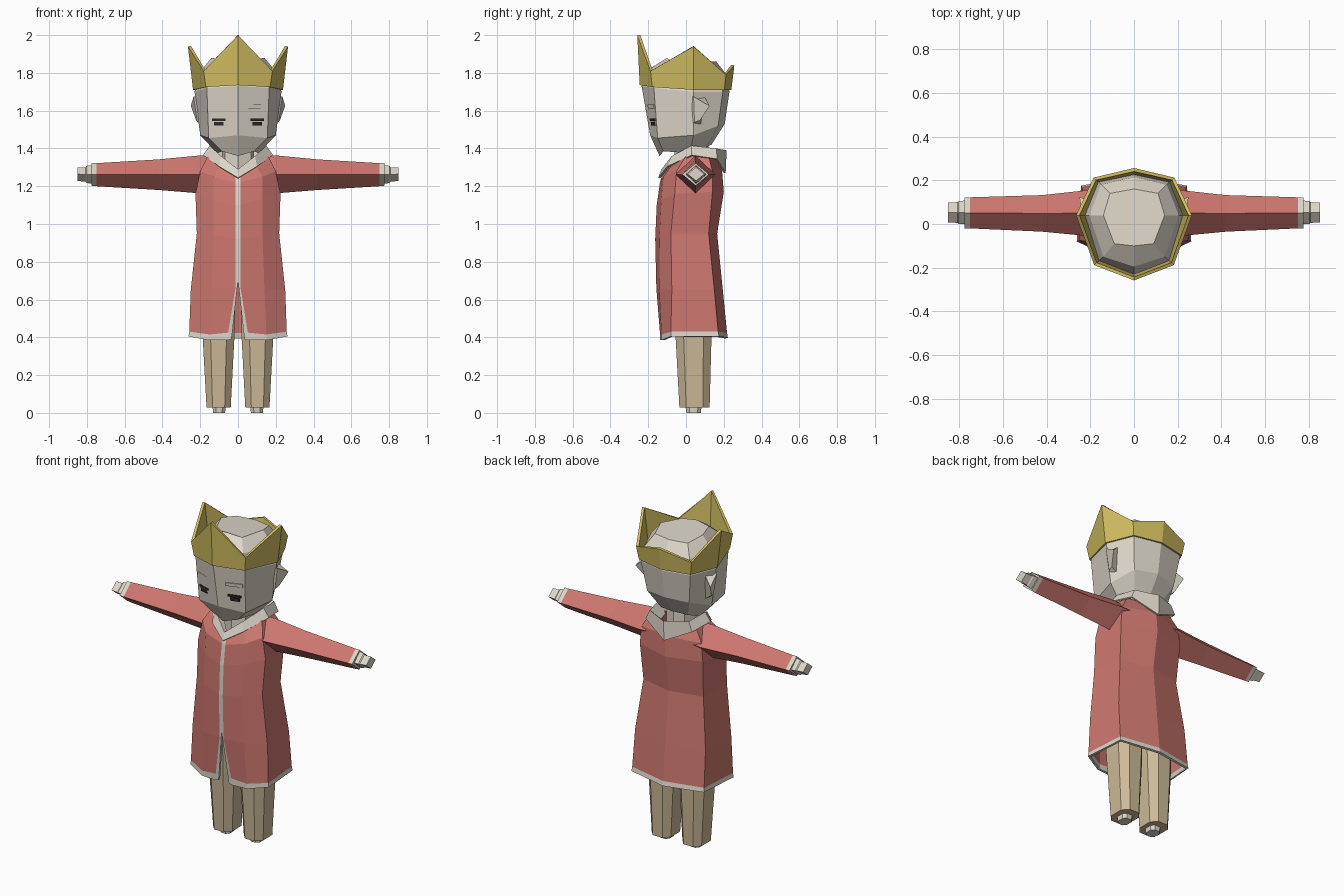
import bpy, bmesh
from mathutils import Vector


def material(name, rgb):
    m = bpy.data.materials.new(name)
    m.diffuse_color = (*[((c / 255 + 0.055) / 1.055) ** 2.4 for c in rgb], 1)
    return m


CREAM = material("cream", (221, 214, 201))
RED = material("coat_red", (205, 119, 111))
GOLD = material("gold", (212, 192, 98))
TAN = material("trouser_tan", (205, 186, 152))
DARK = material("eye_dark", (45, 44, 46))


def make(name, verts, faces, mats, rule=None, recalc=True):
    mesh = bpy.data.meshes.new(name)
    mesh.from_pydata([Vector(v) for v in verts], [], faces)
    ob = bpy.data.objects.new(name, mesh)
    bpy.context.collection.objects.link(ob)
    for m in mats:
        mesh.materials.append(m)
    if rule:
        for p in mesh.polygons:
            p.material_index = rule(p.index)
    if recalc:
        bm = bmesh.new()
        bm.from_mesh(mesh)
        bmesh.ops.recalc_face_normals(bm, faces=bm.faces)
        bm.to_mesh(mesh)
        bm.free()
    return ob


def loft(name, rings, mats, rule=None):
    """Closed solid through a list of equal rings."""
    n = len(rings[0])
    faces = [(r * n + i, r * n + (i + 1) % n, (r + 1) * n + (i + 1) % n, (r + 1) * n + i)
             for r in range(len(rings) - 1) for i in range(n)]
    faces += [tuple(range(n)), tuple(range((len(rings) - 1) * n, len(rings) * n))]
    return make(name, [v for r in rings for v in r], faces, mats, rule)


def sheet(name, rows, mats, thick, rule=None):
    """Half sheet from rows (top to bottom), mirrored in x and thickened inward."""
    n = len(rows[0])
    faces = [((r + 1) * n + c, (r + 1) * n + c + 1, r * n + c + 1, r * n + c)
             for r in range(len(rows) - 1) for c in range(n - 1)]
    ob = make(name, [v for r in rows for v in r], faces, mats, rule, recalc=False)
    ob.modifiers.new("mirror", "MIRROR")
    s = ob.modifiers.new("thickness", "SOLIDIFY")
    s.thickness, s.offset = thick, -1
    return ob


def full(half):
    """Front-to-back half ring completed by its mirror image."""
    return half + [(-x, y, z) for x, y, z in half[-2:0:-1]]


# Head: eight-sided, ridge down the middle of the face
head = [
    [(0, -.14, 1.36), (.085, -.12, 1.385), (.11, .02, 1.375), (.09, .11, 1.41), (0, .135, 1.42)],
    [(0, -.19, 1.47), (.155, -.15, 1.455), (.2, .04, 1.47), (.14, .17, 1.52), (0, .205, 1.53)],
    [(0, -.235, 1.73), (.165, -.17, 1.72), (.23, .04, 1.70), (.165, .195, 1.70), (0, .23, 1.70)],
    [(0, -.195, 1.82), (.14, -.15, 1.81), (.205, .04, 1.80), (.15, .18, 1.79), (0, .215, 1.79)],
    [(0, -.10, 1.88), (.09, -.09, 1.87), (.14, .04, 1.88), (.11, .14, 1.86), (0, .16, 1.86)],
]
loft("head", [full(r) for r in head], [CREAM])
loft("neck", [full([(0, -.06, z), (.07, -.03, z), (.085, .04, z), (.06, .1, z), (0, .12, z)])
              for z in (1.2, 1.42)], [CREAM])


# Eyes and brows: thin plates lying on the two face planes
def face_y(x, z):
    front = -.19 - .045 * (z - 1.47) / .26
    corner = -.15 - .02 * (z - 1.455) / .265
    return front + (corner - front) * x / .16


def plate(name, x0, x1, z0, z1, mat, sx, depth=.007):
    corners = [(x0, z0), (x1, z0), (x1, z1), (x0, z1)]
    rings = [[(sx * x, face_y(x, z) - d, z) for x, z in corners] for d in (-.002, depth)]
    loft(name, rings, [mat])


for sx, side in ((1, "left"), (-1, "right")):
    plate(side + "_eyelid", .065, .138, 1.546, 1.558, DARK, sx)
    plate(side + "_eye", .078, .128, 1.522, 1.541, DARK, sx)
    plate(side + "_brow", .055, .15, 1.612, 1.632, CREAM, sx, .005)
    # Ear: wedge leaning out towards the back
    loft(side + "_ear", [
        [(sx * .19, .02, 1.52), (sx * .20, .02, 1.68), (sx * .20, .10, 1.67), (sx * .18, .08, 1.52)],
        [(sx * .215, .045, 1.54), (sx * .235, .04, 1.675), (sx * .25, .125, 1.625), (sx * .222, .075, 1.55)],
    ], [CREAM])

# Crown: tapered band with five tall points in front, sides and back
lower = [(0, -.245, 1.735), (.17, -.178, 1.725), (.238, .04, 1.71), (.172, .203, 1.71), (0, .24, 1.71)]
upper = [(0, -.258, 2.0), (.182, -.188, 1.81), (.265, .04, 1.94), (.185, .212, 1.79), (0, .256, 1.84)]
sheet("crown", [upper, lower], [GOLD], .016)

# Coat: open down the front, trim column first; last row is the hem
coat = [
    [(0, -.125, 1.265), (.012, -.122, 1.268), (.09, -.07, 1.32), (.16, .0, 1.36), (.15, .12, 1.36), (0, .16, 1.34)],
    [(0, -.138, 1.22), (.012, -.137, 1.22), (.13, -.12, 1.25), (.2, -.05, 1.28), (.2, .14, 1.28), (0, .19, 1.29)],
    [(0, -.155, 1.1), (.012, -.155, 1.1), (.13, -.13, 1.13), (.225, -.06, 1.16), (.21, .14, 1.17), (0, .2, 1.17)],
    [(0, -.163, .92), (.012, -.163, .92), (.13, -.14, .94), (.218, -.08, .95), (.2, .12, .95), (0, .165, .95)],
    [(0, -.157, .7), (.014, -.157, .66), (.14, -.142, .66), (.25, -.075, .65), (.235, .15, .65), (0, .195, .65)],
    [(.03, -.138, .425), (.052, -.138, .425), (.15, -.13, .415), (.258, -.08, .43), (.24, .17, .43), (0, .217, .425)],
    [(.035, -.137, .39), (.055, -.137, .385), (.152, -.13, .385), (.262, -.08, .405), (.242, .175, .405), (0, .222, .397)],
]
sheet("coat", coat, [RED, CREAM], .015, lambda i: 1 if i % 5 == 0 or i >= 25 else 0)

# Collar: folds over from the neck, hanging to a point at the back
collar = [
    [(0, -.105, 1.28), (.07, -.04, 1.34), (.1, .03, 1.35), (.09, .11, 1.34), (0, .14, 1.33)],
    [(0, -.13, 1.29), (.09, -.075, 1.36), (.15, .03, 1.415), (.13, .16, 1.40), (0, .215, 1.39)],
    [(0, -.147, 1.245), (.1, -.1, 1.305), (.185, .03, 1.365), (.155, .165, 1.345), (0, .21, 1.27)],
]
collar_ob = sheet("collar", collar, [CREAM], .01)


# Arms: diamond section, sleeve then cuff then hand
def diamond(x, front, back, low, high):
    my, mz = (front + back) / 2, (low + high) / 2
    return [(x, my, high), (x, front, mz), (x, my, low), (x, back, mz)]


for sx, side in ((1, "left"), (-1, "right")):
    loft(side + "_sleeve", [
        diamond(sx * .1, -.05, .15, 1.17, 1.36),
        diamond(sx * .21, -.055, .155, 1.163, 1.362),
        diamond(sx * .42, -.035, .132, 1.18, 1.342),
        diamond(sx * .75, -.02, .122, 1.2, 1.322),
        diamond(sx * .776, -.02, .122, 1.203, 1.322)],
        [RED, CREAM], lambda i: 1 if 12 <= i < 16 or i == 17 else 0)
    loft(side + "_hand", [
        diamond(sx * .76, .0, .108, 1.212, 1.312),
        diamond(sx * .802, .0, .105, 1.217, 1.308),
        diamond(sx * .808, .005, .1, 1.224, 1.3),
        diamond(sx * .85, .008, .098, 1.228, 1.3)], [CREAM])

# Legs and feet: chamfered rectangular sections
CHAMFER = [(-.5, -1), (.5, -1), (1, -.55), (1, .55), (.5, 1), (-.5, 1), (-1, .55), (-1, -.55)]


def section(cx, cy, rx, ry, z):
    return [(cx + u * rx, cy + v * ry, z) for u, v in CHAMFER]


for sx, side in ((1, "left"), (-1, "right")):
    loft(side + "_trouser_leg", [section(sx * .1025, .045, .064, .08, .028),
                                 section(sx * .103, .04, .084, .095, .4),
                                 section(sx * .103, .03, .09, .1, .75)], [TAN])
    loft(side + "_foot", [section(sx * .1, .04, .032, .038, 0),
                          section(sx * .1, .04, .036, .045, .05)], [CREAM])
